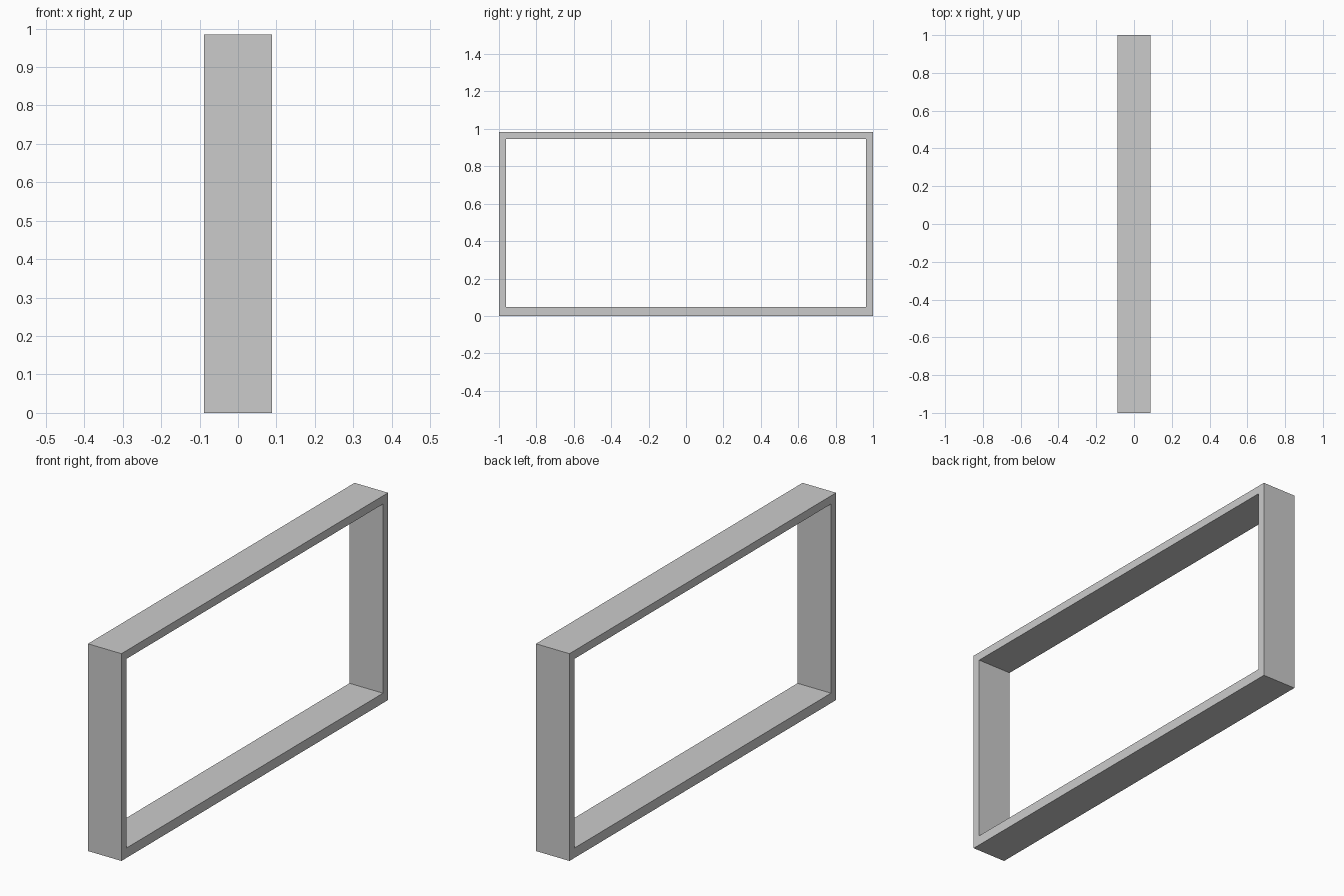
import bpy
import bmesh

if "Cube" in bpy.data.objects:
    bpy.data.objects.remove(bpy.data.objects["Cube"])

HALF_DEPTH = 0.088
OUTER = (-1.0, 1.0, 0.0, 0.984)          # y min, y max, z min, z max
INNER = (-0.962, 0.962, 0.047, 0.945)


def rect_loop(bm, rect, x):
    y0, y1, z0, z1 = rect
    return [bm.verts.new((x, y, z)) for y, z in ((y0, z0), (y1, z0), (y1, z1), (y0, z1))]


# Rectangular ring profile, extruded through its depth
bm = bmesh.new()
outer = rect_loop(bm, OUTER, -HALF_DEPTH)
inner = rect_loop(bm, INNER, -HALF_DEPTH)
ring = []
for i in range(4):
    j = (i + 1) % 4
    ring.append(bm.faces.new((outer[i], outer[j], inner[j], inner[i])))
ext = bmesh.ops.extrude_face_region(bm, geom=ring, use_keep_orig=True)
moved = [g for g in ext["geom"] if isinstance(g, bmesh.types.BMVert)]
bmesh.ops.translate(bm, verts=moved, vec=(2 * HALF_DEPTH, 0, 0))
bmesh.ops.recalc_face_normals(bm, faces=bm.faces)

mesh = bpy.data.meshes.new("rectangular_frame")
bm.to_mesh(mesh)
bm.free()
frame = bpy.data.objects.new("rectangular_frame", mesh)
bpy.context.collection.objects.link(frame)
